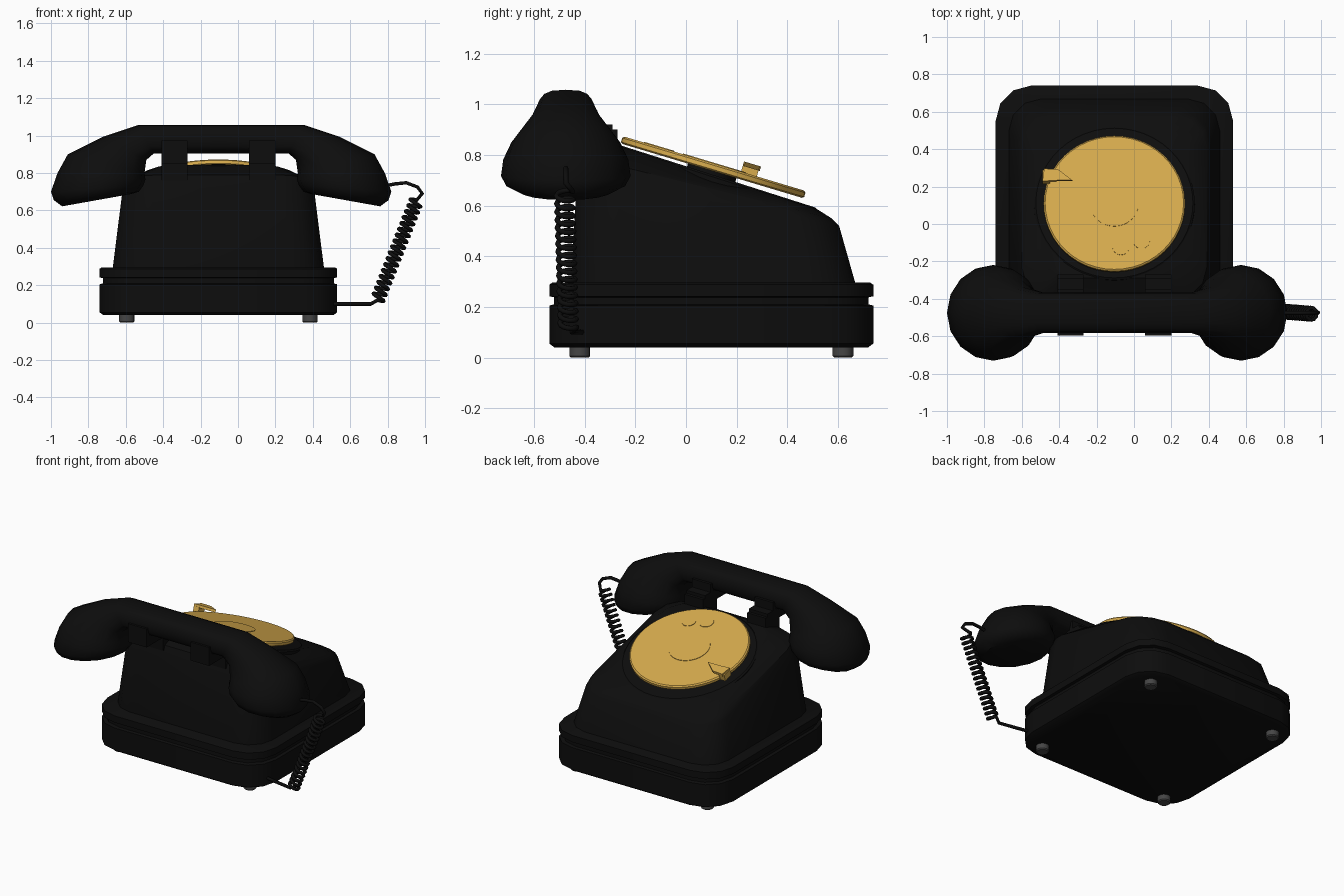
import bpy, bmesh, math
from mathutils import Vector, Matrix

if "Cube" in bpy.data.objects:
    bpy.data.objects.remove(bpy.data.objects["Cube"], do_unlink=True)


def material(name, rgb):
    m = bpy.data.materials.new(name)
    m.use_nodes = True
    m.diffuse_color = (*rgb, 1)
    m.node_tree.nodes["Principled BSDF"].inputs["Base Color"].default_value = (*rgb, 1)
    return m


BLACK = material("black", (0.004, 0.004, 0.004))
GOLD = material("gold", (0.68, 0.41, 0.075))
GREY = material("foot grey", (0.06, 0.06, 0.06))
MID = -0.105  # centre line of the case


def loft(name, rings, mat, matrix=None, angle=35):
    """Skin a list of equal-length point rings and cap both ends."""
    bm = bmesh.new()
    rows = [[bm.verts.new(p) for p in ring] for ring in rings]
    n = len(rows[0])
    for a, b in zip(rows, rows[1:]):
        for i in range(n):
            j = (i + 1) % n
            bm.faces.new((a[i], a[j], b[j], b[i]))
    bm.faces.new(rows[0])
    bm.faces.new(rows[-1])
    bmesh.ops.recalc_face_normals(bm, faces=bm.faces)
    me = bpy.data.meshes.new(name)
    bm.to_mesh(me)
    bm.free()
    me.materials.append(mat)
    ob = bpy.data.objects.new(name, me)
    bpy.context.collection.objects.link(ob)
    if matrix:
        ob.matrix_world = matrix
    bpy.ops.object.select_all(action='DESELECT')
    ob.select_set(True)
    bpy.context.view_layer.objects.active = ob
    bpy.ops.object.shade_smooth_by_angle(angle=math.radians(angle))
    return ob


def rounded(half, front, back, z_front, z_back, r, steps=3):
    """Rounded rectangle whose height runs from z_front to z_back."""
    pts = []
    corners = [(1, back, -1), (-1, back, -1), (-1, front, 1), (1, front, 1)]
    for k, (sx, y, sy) in enumerate(corners):
        for s in range(steps + 1):
            a = math.pi / 2 * (k + s / steps)
            px = MID + sx * (half - r) + r * math.cos(a)
            py = y + sy * r + r * math.sin(a)
            t = (py - front) / (back - front)
            pts.append((px, py, z_front + t * (z_back - z_front)))
    return pts


def circle(r, z, n=48, x=0, y=0):
    return [(x + r * math.cos(2 * math.pi * i / n),
             y + r * math.sin(2 * math.pi * i / n), z) for i in range(n)]


def box(name, x0, x1, y0, y1, z0, z1, mat, matrix=None):
    ring = [(x0, y0), (x1, y0), (x1, y1), (x0, y1)]
    return loft(name, [[(x, y, z) for x, y in ring] for z in (z0, z1)], mat, matrix)


# Base with a groove under its upper rim: (height, inset)
steps = [(0.04, 0.02), (0.055, 0), (0.205, 0), (0.21, 0.018), (0.238, 0.018),
         (0.242, 0), (0.288, 0), (0.296, 0.012)]
loft("base", [rounded(0.635 - i, -0.54 + i, 0.74 - i, z, z, 0.19) for z, i in steps], BLACK)

# Sloped case
loft("case", [
    rounded(0.565, -0.455, 0.67, 0.29, 0.29, 0.17),
    rounded(0.515, -0.43, 0.605, 0.72, 0.52, 0.17),
    rounded(0.495, -0.40, 0.575, 0.79, 0.55, 0.17),
    rounded(0.40, -0.29, 0.52, 0.843, 0.585, 0.17)], BLACK)

# Feet
for side, x in (("right", -0.595), ("left", 0.385)):
    for end, y in (("front", -0.42), ("back", 0.62)):
        loft(f"{end}_{side}_foot", [circle(r, z, 16, x, y) for r, z in
                                    ((0.035, 0), (0.041, 0.006), (0.041, 0.045))], GREY)


# Dial and its seat
def tilted(z, degrees):
    return Matrix.Translation((MID, 0.112, z)) @ Matrix.Rotation(math.radians(-degrees), 4, 'X')


loft("dial_seat", [circle(r, z) for r, z in
                   ((0.43, -0.05), (0.43, -0.008), (0.42, 0))], BLACK, tilted(0.72, 17.7))
DIAL = tilted(0.766, 16.7)
loft("dial_hub", [circle(0.1, z, 24) for z in (-0.08, -0.02)], BLACK, DIAL)
loft("dial", [circle(r, z) for r, z in
              ((0.37, -0.03), (0.378, -0.024), (0.378, -0.007), (0.37, 0))], GOLD, DIAL)
loft("dial_centre", [circle(0.13, z) for z in (-0.005, 0.003)], GOLD, DIAL)
for i, (x, y) in enumerate(((0.035, -0.245), (0.145, -0.21))):
    loft(f"dial_spot_{i + 1}", [circle(0.045, z, 24, x, y) for z in (-0.005, 0.003)], GOLD, DIAL)

# Finger stop: a pointed strip on a short post
outline = [(-0.385, 0.11), (-0.375, 0.18), (-0.3, 0.175), (-0.225, 0.115), (-0.3, 0.115)]
loft("finger_stop", [[(x, y, z) for x, y in outline] for z in (0.024, 0.042)], GOLD, DIAL)
box("finger_stop_post", -0.385, -0.345, 0.11, 0.175, -0.015, 0.03, GOLD, DIAL)

# Cradle: two forks carrying the handset
for side, x in (("right", -0.34), ("left", 0.13)):
    a, b = x - 0.07, x + 0.07
    box(f"{side}_cradle_arm", a, b, -0.57, -0.29, 0.85, 0.92, BLACK)
    box(f"{side}_cradle_stem", a, b, -0.42, -0.27, 0.76, 0.9, BLACK)
    box(f"{side}_cradle_front_prong", a, b, -0.597, -0.565, 0.85, 0.975, BLACK)
    box(f"{side}_cradle_back_prong", a, b, -0.38, -0.35, 0.85, 0.975, BLACK)

# Handset: sections fan out from the grip into each cup
HX, HY = -0.09, -0.475
# (top offset, top z, underside offset, underside z, half width, squareness)
fan = [(0.0, 1.058, 0.0, 0.905, 0.108, 0.7), (0.44, 1.058, 0.36, 0.905, 0.108, 0.7),
       (0.63, 0.995, 0.40, 0.87, 0.14, 0.85), (0.82, 0.90, 0.41, 0.80, 0.215, 1),
       (0.875, 0.80, 0.405, 0.765, 0.247, 1), (0.91, 0.70, 0.415, 0.735, 0.256, 1),
       (0.895, 0.655, 0.44, 0.70, 0.235, 1), (0.85, 0.622, 0.48, 0.688, 0.18, 1)]


def section(sign, tx, tz, ux, uz, width, power, n=16):
    top = Vector((HX + sign * tx, HY, tz))
    under = Vector((HX + sign * ux, HY, uz))
    mid, up = (top + under) / 2, (top - under) / 2
    pts = []
    for i in range(n):
        a = 2 * math.pi * i / n
        c, s = math.cos(a), math.sin(a)
        c = math.copysign(abs(c) ** power, c)
        s = math.copysign(abs(s) ** power, s)
        pts.append(mid + up * c + Vector((0, width * s, 0)))
    return pts


rings = [section(-1, *f) for f in reversed(fan)] + [section(1, *f) for f in fan[1:]]
loft("handset", rings, BLACK, angle=45)

# Coiled cord
top, end = Vector((0.955, -0.48, 0.655)), Vector((0.745, -0.465, 0.12))
axis = (end - top).normalized()
u = Vector((0, 1, 0))
v = axis.cross(u)
TURNS, PER = 17, 12
path = [Vector(p) for p in ((0.78, -0.475, 0.73), (0.84, -0.475, 0.742), (0.90, -0.475, 0.748),
                            (0.96, -0.475, 0.725), (0.985, -0.475, 0.69))]
for i in range(TURNS * PER + 1):
    a = 2 * math.pi * i / PER
    path.append(top.lerp(end, i / (TURNS * PER)) + 0.033 * (u * math.cos(a) - v * math.sin(a)))
path += [Vector(p) for p in ((0.71, -0.45, 0.10), (0.6, -0.43, 0.10), (0.45, -0.40, 0.10))]
curve = bpy.data.curves.new("cord", 'CURVE')
curve.dimensions = '3D'
curve.bevel_depth = 0.0105
curve.bevel_resolution = 1
curve.use_fill_caps = True
line = curve.splines.new('POLY')
line.points.add(len(path) - 1)
for point, co in zip(line.points, path):
    point.co = (*co, 1)
line.use_smooth = True
curve.materials.append(BLACK)
bpy.context.collection.objects.link(bpy.data.objects.new("cord", curve))
